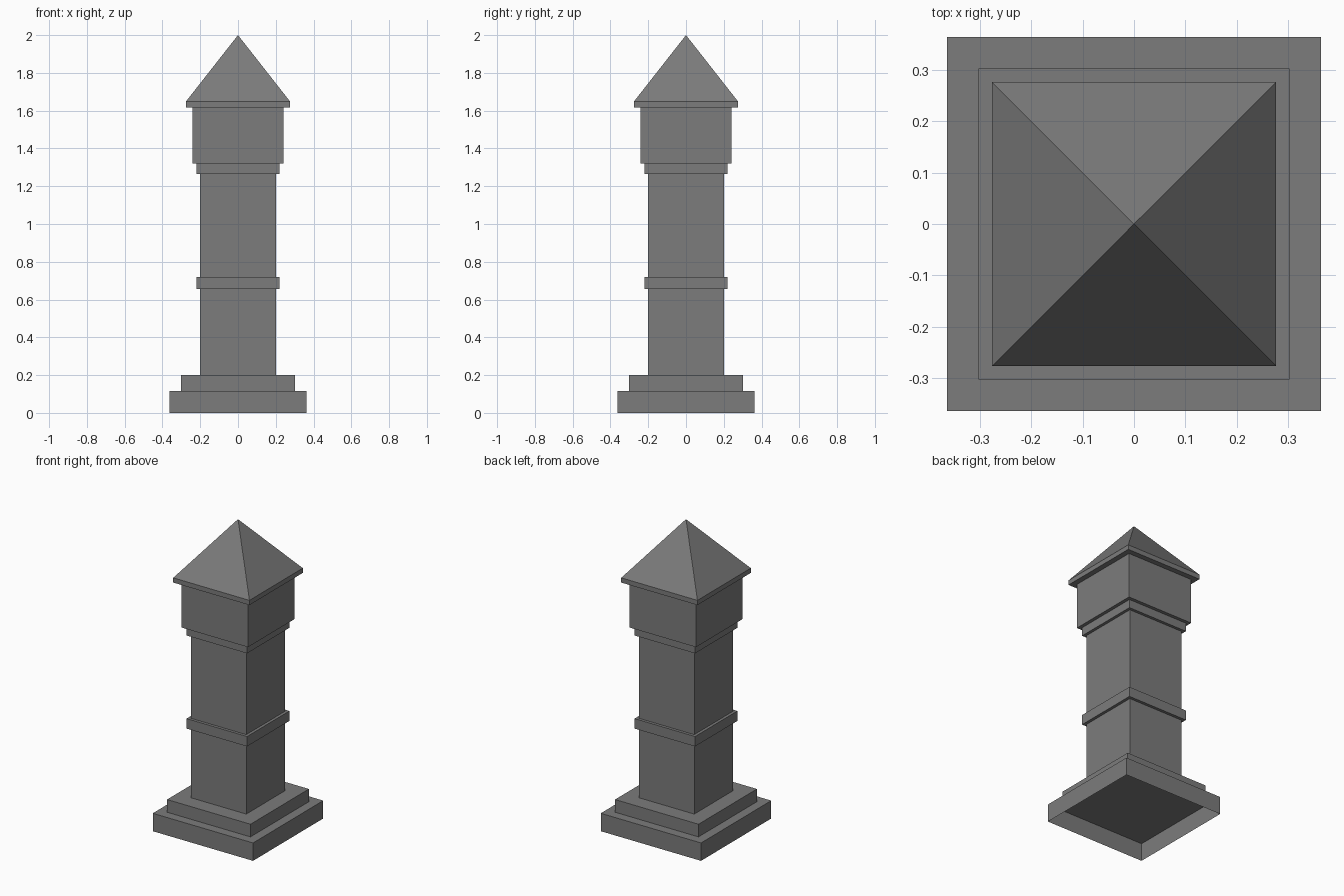
import bpy, bmesh

if "Cube" in bpy.data.objects:
    bpy.data.objects.remove(bpy.data.objects["Cube"])

stone = bpy.data.materials.new("dark grey stone")
stone.diffuse_color = (0.2, 0.2, 0.2, 1)
stone.use_nodes = True
stone.node_tree.nodes["Principled BSDF"].inputs["Base Color"].default_value = stone.diffuse_color


def square_part(name, half, z0, z1, spire=None, open_bottom=False):
    """Square block from z0 to z1, optionally topped by a pyramid reaching spire."""
    bm = bmesh.new()
    corners = [(-half, -half), (half, -half), (half, half), (-half, half)]
    low = [bm.verts.new((x, y, z0)) for x, y in corners]
    top = [bm.verts.new((x, y, z1)) for x, y in corners]
    apex = bm.verts.new((0, 0, spire)) if spire else None
    for i in range(4):
        j = (i + 1) % 4
        bm.faces.new((low[i], low[j], top[j], top[i]))
        if apex:
            bm.faces.new((top[i], top[j], apex))
    if not apex:
        bm.faces.new(top)
    if not open_bottom:
        bm.faces.new(low[::-1])
    mesh = bpy.data.meshes.new(name)
    bm.to_mesh(mesh)
    bm.free()
    mesh.materials.append(stone)
    obj = bpy.data.objects.new(name, mesh)
    bpy.context.collection.objects.link(obj)
    return obj


# Stepped base, hollow underneath
square_part("base_plinth", 0.363, 0, 0.117, open_bottom=True)
square_part("base_step", 0.302, 0.117, 0.2, open_bottom=True)

# Shaft with its two raised bands
square_part("shaft", 0.2, 0.2, 1.264, open_bottom=True)
square_part("middle_band", 0.219, 0.655, 0.72)
square_part("upper_collar", 0.219, 1.264, 1.319)

# Head block and pyramid roof with a thin eave
square_part("head_block", 0.241, 1.319, 1.617)
square_part("pyramid_roof", 0.276, 1.617, 1.648, spire=2.0)
